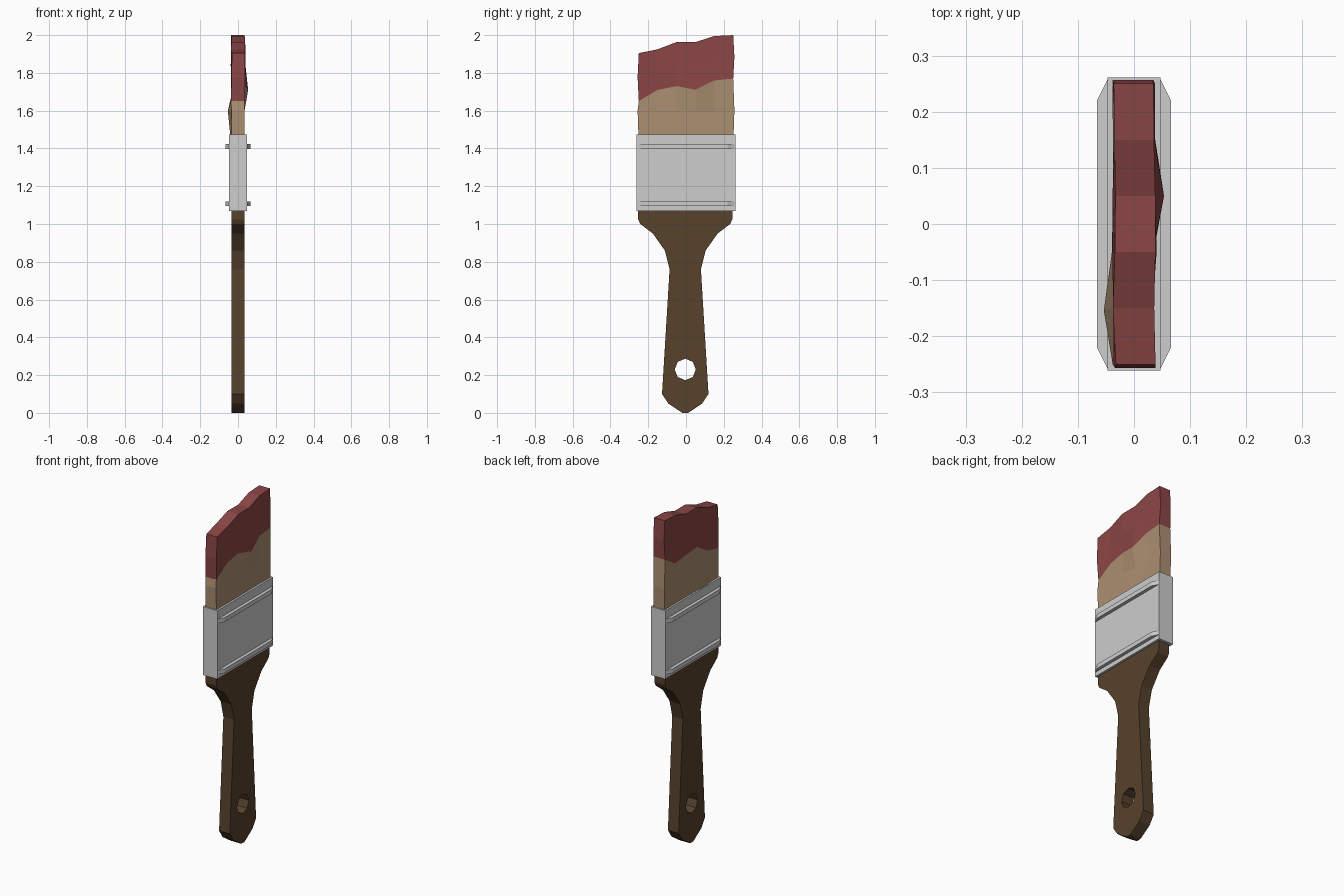
import bpy, bmesh, math, random

random.seed(4)
if "Cube" in bpy.data.objects:
    bpy.data.objects.remove(bpy.data.objects["Cube"], do_unlink=True)


def material(name, rgb):
    m = bpy.data.materials.new(name)
    m.use_nodes = True
    m.diffuse_color = (*rgb, 1)
    m.node_tree.nodes["Principled BSDF"].inputs["Base Color"].default_value = (*rgb, 1)
    return m


WOOD = material("dark wood", (0.095, 0.054, 0.025))
METAL = material("pale metal", (0.61, 0.61, 0.61))
HAIR = material("tan bristle", (0.41, 0.275, 0.165))
PAINT = material("red paint", (0.26, 0.061, 0.061))


def finish(bm, name, *mats):
    bmesh.ops.recalc_face_normals(bm, faces=bm.faces)
    me = bpy.data.meshes.new(name)
    bm.to_mesh(me)
    bm.free()
    for m in mats:
        me.materials.append(m)
    ob = bpy.data.objects.new(name, me)
    bpy.context.collection.objects.link(ob)
    return ob


def closed_loop(bm, points):
    vs = [bm.verts.new(p) for p in points]
    return [bm.edges.new((a, b)) for a, b in zip(vs, vs[1:] + vs[:1])]


def extrude(bm, faces, vec):
    new = bmesh.ops.extrude_face_region(bm, geom=faces)["geom"]
    bmesh.ops.translate(bm, vec=vec, verts=[g for g in new if isinstance(g, bmesh.types.BMVert)])


# Handle: mirrored half outline with a hanging hole, extruded to thickness
half = [(0.015, 0), (0.09, 0.05), (0.123, 0.10), (0.083, 0.76), (0.108, 0.86),
        (0.172, 0.95), (0.238, 1.0), (0.249, 1.025), (0.249, 1.10)]
outline = [(y, z) for y, z in half] + [(-y, z) for y, z in reversed(half)]
T = 0.035
bm = bmesh.new()
edges = closed_loop(bm, [(-T, y - 0.004, z) for y, z in outline])
edges += closed_loop(bm, [(-T, -0.004 + 0.056 * math.sin(i * math.tau / 8),
                           0.23 + 0.057 * math.cos(i * math.tau / 8)) for i in range(8)])
bmesh.ops.triangle_fill(bm, edges=edges, use_beauty=True)
extrude(bm, bm.faces[:], (2 * T, 0, 0))
finish(bm, "handle", WOOD)

# Ferrule: plain metal sleeve
bm = bmesh.new()
bmesh.ops.create_cube(bm, size=1)
bmesh.ops.scale(bm, vec=(0.094, 0.522, 0.405), verts=bm.verts)
bmesh.ops.translate(bm, vec=(0, 0, 1.272), verts=bm.verts)
finish(bm, "ferrule", METAL)

# Ferrule ridges: bars with tapered ends on both broad sides
for label, z in (("lower", 1.095), ("upper", 1.398)):
    for side, s in (("left", 1), ("right", -1)):
        bm = bmesh.new()
        shape = [(0.046, -0.26), (0.066, -0.22), (0.066, 0.22), (0.046, 0.26)]
        face = bm.faces.new([bm.verts.new((s * x, y, z)) for x, y in shape])
        extrude(bm, [face], (0, 0, 0.025))
        finish(bm, f"{label}_ridge_{side}", METAL)

# Bristles: uneven rings stacked upward, painted above the ragged line
COLS = (-0.25, -0.15, -0.05, 0.05, 0.15, 0.25)
TIP = (1.905, 1.925, 1.963, 1.963, 1.995, 2.0)
LINE = {1: (1.65, 1.71, 1.73, 1.71, 1.76, 1.77),
        -1: (1.65, 1.67, 1.73, 1.72, 1.71, 1.77)}
BULGE = {(1, 1, -1): 0.018, (2, 3, 1): 0.015, (1, 2, -1): 0.006, (3, 2, 1): 0.004}


def bristle_point(row, col, s):
    line, tip = LINE[s][col], TIP[col]
    z = (1.42, 1.6, line, line + 0.5 * (tip - line), tip)[row]
    x = 0.036 + BULGE.get((row, col, s), 0) + (random.uniform(-0.004, 0.003) if row else 0)
    y = COLS[col]
    if row in (1, 3):
        y *= 1.025
    return (s * x, y, z)


bm = bmesh.new()
rings = []
for row in range(5):
    pts = [bristle_point(row, c, 1) for c in range(6)]
    pts += [bristle_point(row, c, -1) for c in reversed(range(6))]
    rings.append([bm.verts.new(p) for p in pts])
for row, (low, high) in enumerate(zip(rings, rings[1:])):
    for i in range(12):
        j = (i + 1) % 12
        bm.faces.new((low[i], low[j], high[j], high[i])).material_index = int(row > 1)
for ring, idx in ((rings[0], 0), (rings[-1], 1)):
    for i in range(5):
        bm.faces.new((ring[i], ring[i + 1], ring[10 - i], ring[11 - i])).material_index = idx
finish(bm, "bristles", HAIR, PAINT)
